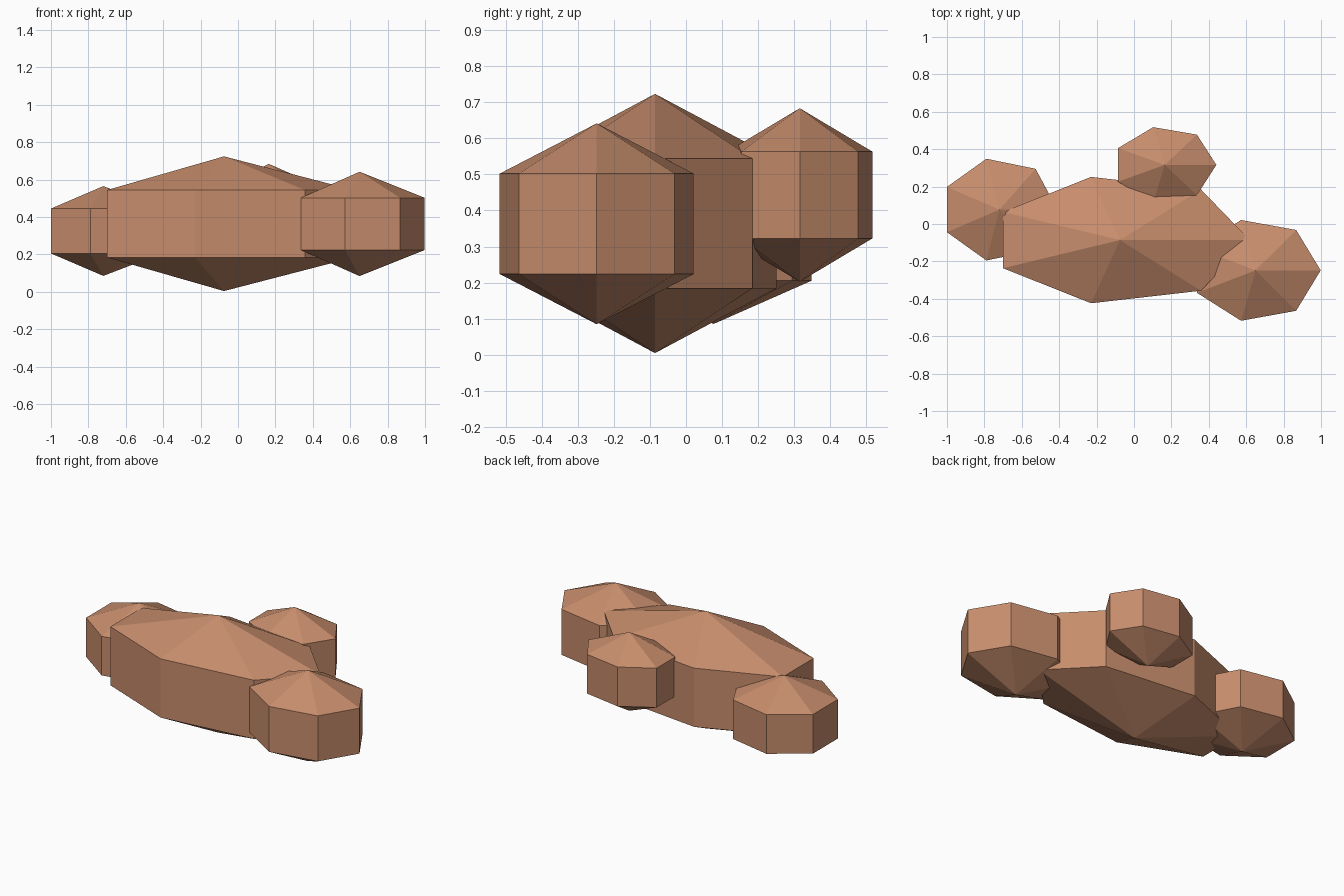
import bpy, bmesh, math

if "Cube" in bpy.data.objects:
    bpy.data.objects.remove(bpy.data.objects["Cube"])

SIDES = 7

clay = bpy.data.materials.new("clay_brown")
clay.diffuse_color = (0.57, 0.265, 0.15, 1)
clay.use_nodes = True
clay.node_tree.nodes["Principled BSDF"].inputs["Base Color"].default_value = clay.diffuse_color


def boulder(name, centre, radii):
    """Seven-sided, three-band low-poly sphere stretched to the given radii."""
    bm = bmesh.new()

    def point(polar, turn):
        unit = (math.sin(polar) * math.cos(turn), math.sin(polar) * math.sin(turn), math.cos(polar))
        return bm.verts.new([u * r for u, r in zip(unit, radii)])

    turns = [2 * math.pi * i / SIDES for i in range(SIDES)]
    upper = [point(math.pi / 3, t) for t in turns]
    lower = [point(2 * math.pi / 3, t) for t in turns]
    top, bottom = point(0, 0), point(math.pi, 0)
    for i in range(SIDES):
        j = (i + 1) % SIDES
        bm.faces.new((upper[i], upper[j], top))
        bm.faces.new((lower[i], lower[j], upper[j], upper[i]))
        bm.faces.new((lower[j], lower[i], bottom))
    bmesh.ops.recalc_face_normals(bm, faces=bm.faces[:])

    mesh = bpy.data.meshes.new(name)
    bm.to_mesh(mesh)
    bm.free()
    mesh.materials.append(clay)
    obj = bpy.data.objects.new(name, mesh)
    obj.location = centre
    bpy.context.collection.objects.link(obj)


# Large central mass
boulder("main_lump", (-0.075, -0.086, 0.364), (0.802, 0.400, 0.360))
# Smaller lumps around it
boulder("right_lump", (0.650, -0.248, 0.363), (0.402, 0.319, 0.279))
boulder("left_lump", (-0.720, 0.077, 0.325), (0.359, 0.322, 0.240))
boulder("back_lump", (0.164, 0.316, 0.443), (0.319, 0.239, 0.241))
